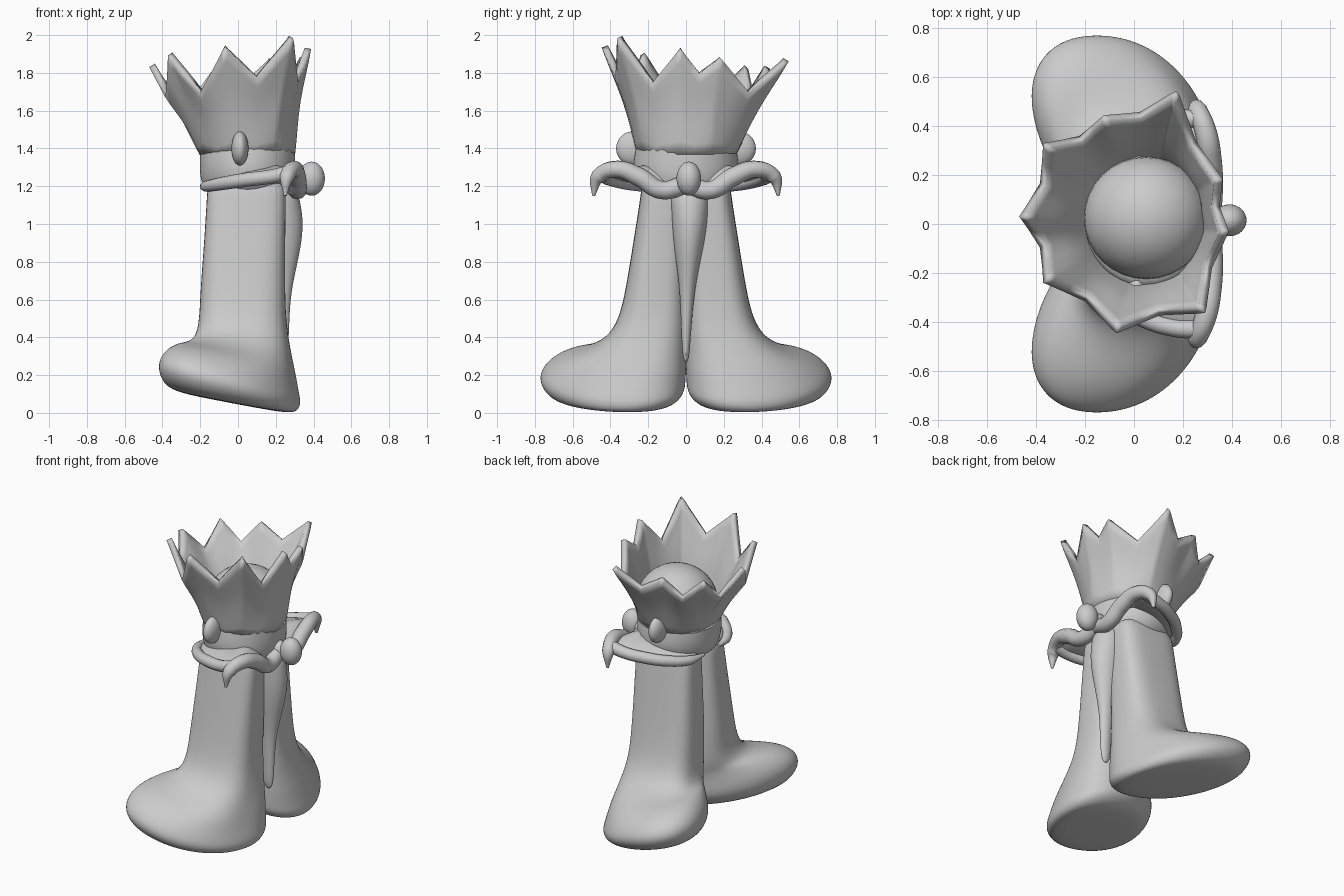
import bpy, bmesh
from math import sin, cos, pi, atan2, copysign
from mathutils import Vector

if "Cube" in bpy.data.objects:
    bpy.data.objects.remove(bpy.data.objects["Cube"])


def finish(name, bm, subsurf=0, thick=0):
    bmesh.ops.recalc_face_normals(bm, faces=bm.faces)
    me = bpy.data.meshes.new(name)
    bm.to_mesh(me)
    bm.free()
    me.polygons.foreach_set("use_smooth", [True] * len(me.polygons))
    ob = bpy.data.objects.new(name, me)
    bpy.context.collection.objects.link(ob)
    if thick:
        m = ob.modifiers.new("Thickness", 'SOLIDIFY')
        m.thickness, m.offset = thick, 0
    if subsurf:
        m = ob.modifiers.new("Smooth", 'SUBSURF')
        m.levels = m.render_levels = subsurf
    return ob


def bridge(bm, rows, closed=True):
    for a, b in zip(rows, rows[1:]):
        n = len(a)
        for i in range(n if closed else n - 1):
            j = (i + 1) % n
            bm.faces.new((a[i], a[j], b[j], b[i]))


def power(v, p):
    return copysign(abs(v) ** p, v)


def loft(name, rings, side=1, n=28):
    """Stack of rings: z, cx, cy, rx, ry, slope, squareness power, shear."""
    bm = bmesh.new()
    rows = []
    for z, cx, cy, rx, ry, tilt, p, shear in rings:
        row = []
        for i in range(n):
            a = 2 * pi * i / n
            dy = ry * power(sin(a), p)
            x = cx + rx * power(cos(a), p) - shear * dy
            row.append(bm.verts.new((x, side * (cy + dy), z - tilt * x)))
        rows.append(row)
    bridge(bm, rows)
    bm.faces.new(rows[0])
    bm.faces.new(rows[-1])
    return finish(name, bm, 2)


def ball(name, loc, size):
    bm = bmesh.new()
    bmesh.ops.create_uvsphere(bm, u_segments=32, v_segments=18, radius=1)
    for v in bm.verts:
        v.co = Vector(loc) + Vector(v.co[k] * size[k] for k in range(3))
    return finish(name, bm)


def tube(name, pts, side):
    cu = bpy.data.curves.new(name, 'CURVE')
    cu.dimensions = '3D'
    cu.bevel_depth, cu.bevel_resolution, cu.use_fill_caps = 1, 4, True
    sp = cu.splines.new('BEZIER')
    sp.bezier_points.add(len(pts) - 1)
    for p, (x, y, z, r) in zip(sp.bezier_points, pts):
        p.co, p.radius = (x, side * y, z), r
        p.handle_left_type = p.handle_right_type = 'AUTO'
    ob = bpy.data.objects.new(name, cu)
    bpy.context.collection.objects.link(ob)


# robe half: squarish column that spreads into a sheared, tilted foot
LEG = [(1.25, .045, .115, .205, .115, 0, .6, 0), (1.15, .045, .12, .21, .12, 0, .6, 0),
       (.90, .035, .138, .215, .142, 0, .6, 0), (.65, .025, .158, .225, .162, 0, .65, 0),
       (.50, .025, .175, .23, .18, .02, .68, .02), (.40, .025, .205, .245, .21, .06, .72, .05),
       (.335, .015, .26, .27, .265, .16, .8, .12), (.29, -.005, .318, .30, .322, .26, .85, .2),
       (.235, -.03, .36, .33, .362, .28, .9, .26), (.18, -.045, .385, .352, .385, .26, .92, .28),
       (.13, -.045, .392, .36, .386, .235, .92, .28), (.08, -.04, .392, .345, .35, .205, .93, .28),
       (.05, -.03, .39, .30, .29, .19, .95, .28), (.045, -.03, .39, .15, .15, .19, .95, .28)]
MOUSTACHE = [(.30, .0, 1.21, .05), (.315, .13, 1.18, .048), (.31, .25, 1.25, .05),
             (.295, .37, 1.29, .045), (.26, .465, 1.25, .04), (.25, .49, 1.15, .008)]
BRIM = [(.27, .43, 1.27, .04), (.17, .425, 1.25, .037), (.05, .39, 1.235, .037),
        (-.08, .31, 1.215, .035), (-.165, .20, 1.2, .03), (-.19, .08, 1.2, .01)]

for s, label in ((-1, "right"), (1, "left")):
    loft(label + "_robe_and_foot", LEG, s)
    tube(label + "_moustache", MOUSTACHE, s)
    tube(label + "_hair_brim", BRIM, s)
    ball(label + "_ear", (.01, s * .28, 1.40), (.045, .09, .09))
    # web joining the moustache and brim to the head
    bm = bmesh.new()
    rim = MOUSTACHE[1:5] + BRIM[1:]
    outer = [bm.verts.new((x, s * y, z)) for x, y, z, r in rim]
    inner = [bm.verts.new((.05 + (x - .05) * .5, s * y * .45, z * .5 + .67)) for x, y, z, r in rim]
    bridge(bm, [outer, inner], False)
    finish(label + "_hair_web", bm, 1, .03)

# head, dome and face
loft("head", [(z, .05, 0, rx, ry, 0, 1, 0) for z, rx, ry in (
    (1.15, .19, .20), (1.19, .24, .25), (1.27, .255, .285), (1.36, .255, .275), (1.44, .25, .26),
    (1.5, .24, .25))])
ball("head_dome", (.05, .025, 1.48), (.255, .25, .24))
ball("nose", (.39, .015, 1.24), (.07, .065, .09))
ball("nose_bridge", (.30, .015, 1.23), (.09, .055, .06))
# beard fading into the front seam of the robe
loft("beard", [(z, .23, y, rx, ry, 0, 1, 0) for z, y, rx, ry in (
    (1.20, .015, .08, .10), (1.10, .02, .105, .10), (1.00, .02, .118, .095),
    (.88, .015, .105, .08), (.75, .01, .075, .055), (.60, .005, .045, .035),
    (.40, 0, .04, .025), (.26, 0, .03, .015))], 1, 20)

# crown: irregular points flaring from the head
TIPS = [(.37, -.03, 1.93), (.345, .18, 1.88), (.17, .53, 1.87), (-.12, .43, 1.83),
        (-.36, .32, 1.83), (-.455, .03, 1.84), (-.36, -.23, 1.90), (-.07, -.43, 1.94),
        (.28, -.35, 1.99)]
VALLEY_Z = [1.80, 1.70, 1.74, 1.70, 1.68, 1.68, 1.70, 1.78, 1.75]
C = Vector((.05, .015, 0))
edge = []
for i, t in enumerate(TIPS):
    a, b = Vector(t), Vector(TIPS[(i + 1) % len(TIPS)])
    low = C + ((a + b) / 2 - C) * .92
    low.z = VALLEY_Z[i]
    edge += [a, a.lerp(low, .12), a.lerp(low, .5), low, b.lerp(low, .5), b.lerp(low, .12)]
bm = bmesh.new()
rows = []
for k in range(9):
    t = k / 8
    row = []
    for p in edge:
        a = atan2(p.y - C.y, p.x - C.x)
        base = Vector((C.x + .235 * cos(a), C.y - .012 + .245 * sin(a), 1.37))
        q = base.lerp(p, t)
        pull = .05 * sin(pi * t) * t * (1 - t)
        q -= Vector((pull * cos(a), pull * sin(a), 0))
        row.append(bm.verts.new(q))
    rows.append(row)
bridge(bm, rows)
finish("crown", bm, 0, .035)
